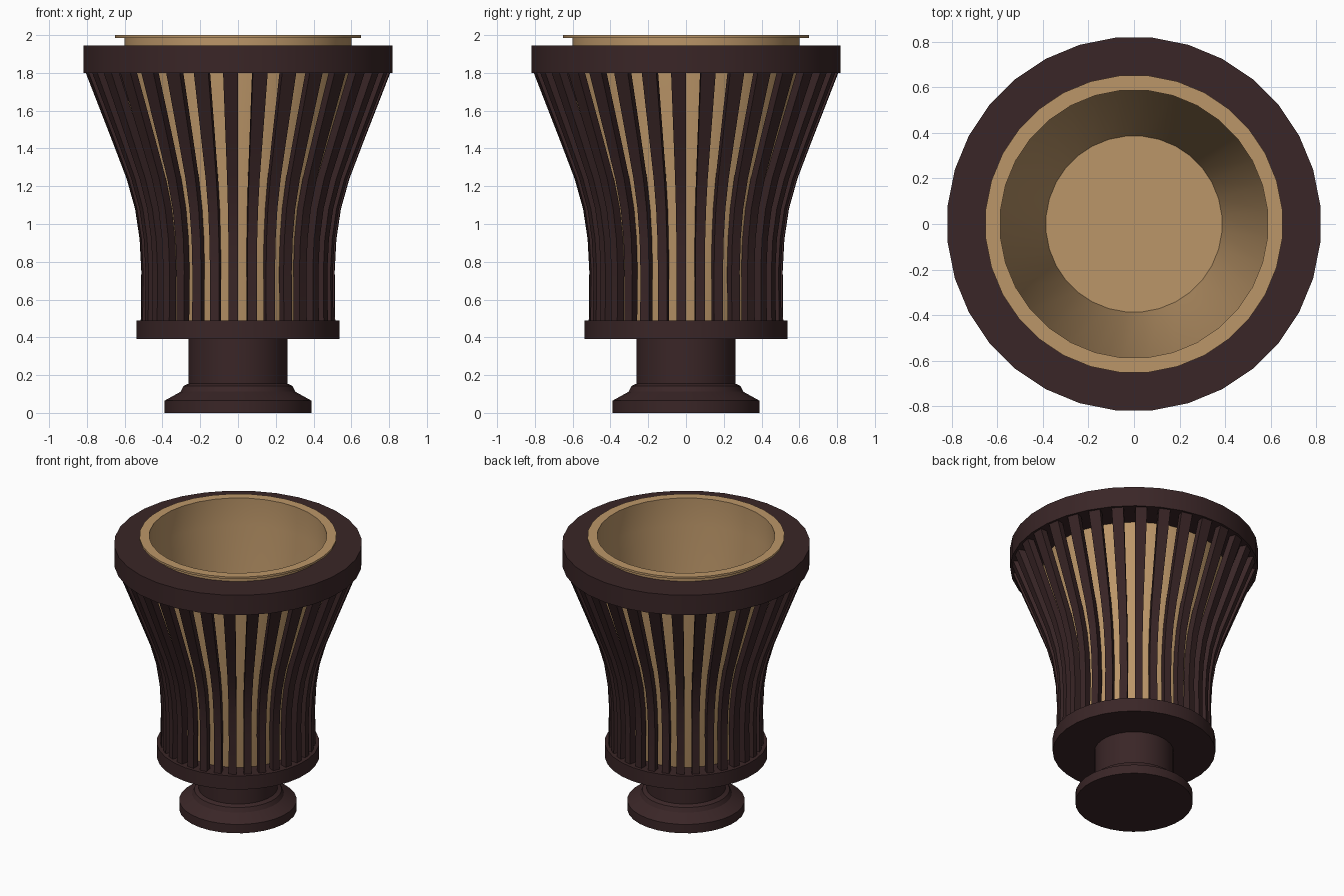
import bpy, bmesh, math

if "Cube" in bpy.data.objects:
    bpy.data.objects.remove(bpy.data.objects["Cube"])

SIDES = 32
SLATS = 32


def material(name, rgb):
    m = bpy.data.materials.new(name)
    m.diffuse_color = (*rgb, 1.0)
    m.use_nodes = True
    m.node_tree.nodes["Principled BSDF"].inputs["Base Color"].default_value = m.diffuse_color
    return m


dark = material("dark brown wood", (0.042, 0.019, 0.020))
tan = material("tan liner", (0.50, 0.305, 0.140))


def finish(name, bm, mat, angle=30):
    bmesh.ops.recalc_face_normals(bm, faces=bm.faces)
    me = bpy.data.meshes.new(name)
    bm.to_mesh(me)
    bm.free()
    me.materials.append(mat)
    ob = bpy.data.objects.new(name, me)
    bpy.context.collection.objects.link(ob)
    bpy.ops.object.select_all(action='DESELECT')
    ob.select_set(True)
    bpy.context.view_layer.objects.active = ob
    bpy.ops.object.shade_smooth_by_angle(angle=math.radians(angle))
    return ob


def lathe(name, profile, mat, ring=False):
    """Revolve (r, z) points; ring closes the section, otherwise cap both ends."""
    bm = bmesh.new()
    loops = []
    for r, z in profile:
        loops.append([bm.verts.new((r * math.cos(a), r * math.sin(a), z))
                      for a in ((i + 0.5) * math.tau / SIDES for i in range(SIDES))])
    pairs = list(zip(loops, loops[1:]))
    if ring:
        pairs.append((loops[-1], loops[0]))
    else:
        bm.faces.new(loops[0])
        bm.faces.new(loops[-1])
    for lo, hi in pairs:
        for i in range(SIDES):
            j = (i + 1) % SIDES
            bm.faces.new((lo[i], lo[j], hi[j], hi[i]))
    return finish(name, bm, mat)


# Pedestal foot and stem
lathe("pedestal", [(0.39, 0), (0.39, 0.065), (0.305, 0.112), (0.29, 0.142),
                   (0.263, 0.155), (0.263, 0.39)], dark)

# Lower and upper bands
lathe("lower_band", [(0.54, 0.39), (0.54, 0.49)], dark)
lathe("upper_band", [(0.605, 1.80), (0.823, 1.80), (0.823, 1.945), (0.605, 1.945)],
      dark, ring=True)

# Inner bowl with flat lip
lathe("liner", [(0.405, 0.485), (0.605, 1.80), (0.605, 1.985), (0.655, 1.985),
                (0.655, 2.0), (0.59, 2.0), (0.59, 1.80), (0.388, 0.51)], tan)

# Flared slats around the bowl
curve = [(0.515, 0.48), (0.512, 0.75), (0.521, 0.92), (0.545, 1.08),
         (0.59, 1.24), (0.67, 1.45), (0.81, 1.81)]
bm = bmesh.new()
width = math.tau / SLATS / 2
for k in range(SLATS):
    a1 = k * math.tau / SLATS
    a0 = a1 - width
    rows = []
    for r, z in curve:
        rows.append([bm.verts.new((q * math.cos(a), q * math.sin(a), z))
                     for q, a in ((r, a0), (r, a1), (r - 0.05, a1), (r - 0.05, a0))])
    bm.faces.new(rows[0])
    bm.faces.new(rows[-1])
    for lo, hi in zip(rows, rows[1:]):
        for i in range(4):
            j = (i + 1) % 4
            bm.faces.new((lo[i], lo[j], hi[j], hi[i]))
finish("slats", bm, dark)
